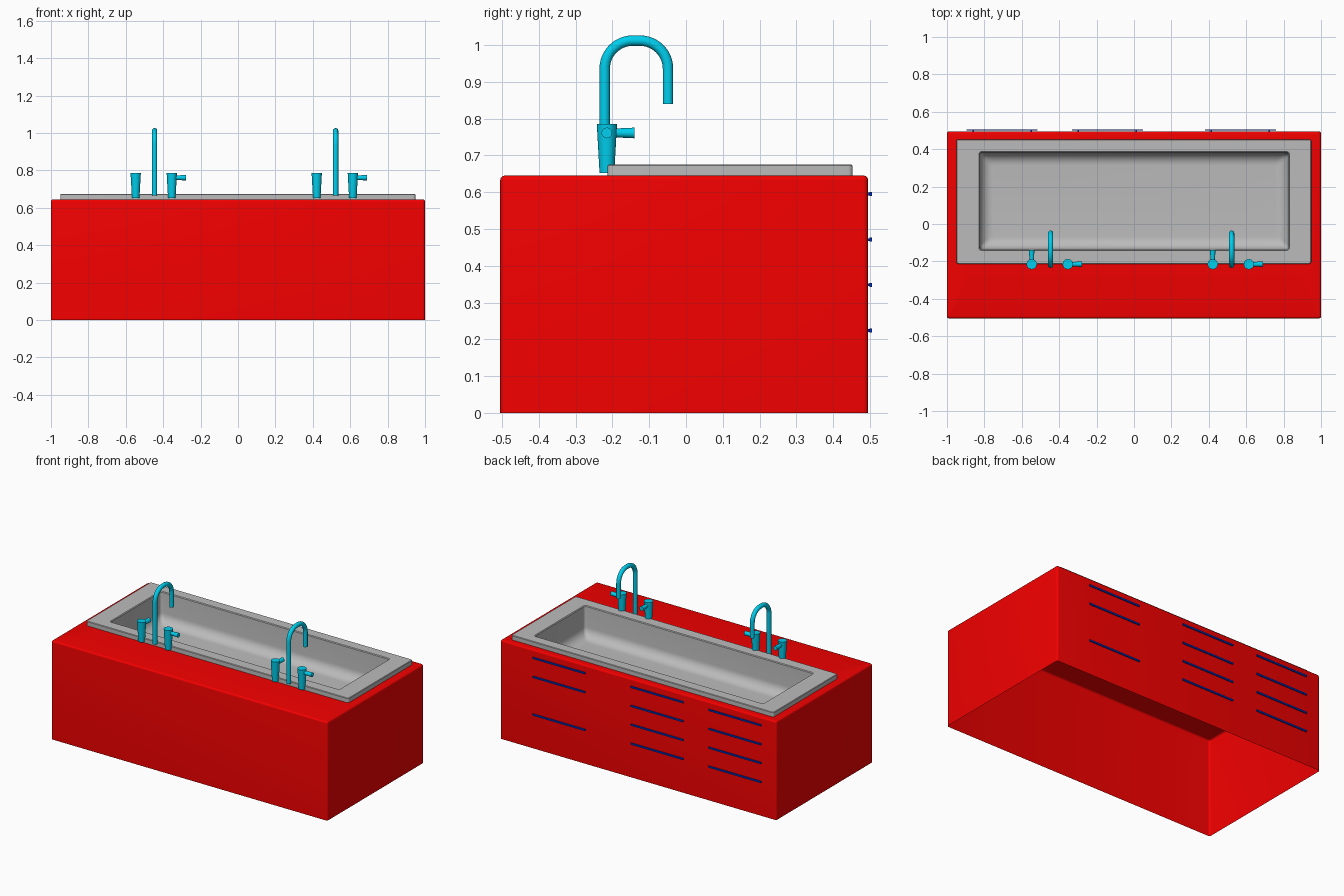
import bpy, bmesh, math
from mathutils import Vector, Matrix

if "Cube" in bpy.data.objects:
    bpy.data.objects.remove(bpy.data.objects["Cube"])


def material(name, rgb):
    m = bpy.data.materials.new(name)
    m.diffuse_color = (*rgb, 1)
    m.use_nodes = True
    m.node_tree.nodes["Principled BSDF"].inputs["Base Color"].default_value = m.diffuse_color
    return m


RED = material("red_paint", (0.9, 0.0, 0.0))
CYAN = material("cyan_tap", (0.0, 0.62, 0.85))
NAVY = material("navy_handle", (0.0, 0.03, 0.55))
GREY = material("grey_basin", (0.5, 0.5, 0.5))


def finish(bm, name, mat=None, angle=35):
    bmesh.ops.recalc_face_normals(bm, faces=bm.faces)
    me = bpy.data.meshes.new(name)
    bm.to_mesh(me)
    bm.free()
    ob = bpy.data.objects.new(name, me)
    bpy.context.collection.objects.link(ob)
    if mat:
        me.materials.append(mat)
    bpy.ops.object.select_all(action='DESELECT')
    ob.select_set(True)
    bpy.context.view_layer.objects.active = ob
    bpy.ops.object.shade_smooth_by_angle(angle=math.radians(angle))
    return ob


def rounded_rect(x0, x1, y0, y1, r, z, n=5):
    pts = []
    corners = [(x1 - r, y1 - r), (x0 + r, y1 - r), (x0 + r, y0 + r), (x1 - r, y0 + r)]
    for k, (cx, cy) in enumerate(corners):
        for i in range(n + 1):
            a = math.pi / 2 * (k + i / n)
            pts.append((cx + r * math.cos(a), cy + r * math.sin(a), z))
    return pts


def loft(name, loops, mat=None, cap_end=False, cap_start=False):
    bm = bmesh.new()
    rings = [[bm.verts.new(p) for p in loop] for loop in loops]
    for a, b in zip(rings, rings[1:]):
        for i in range(len(a)):
            j = (i + 1) % len(a)
            bm.faces.new((a[i], a[j], b[j], b[i]))
    if cap_start:
        bm.faces.new(rings[0])
    if cap_end:
        bm.faces.new(rings[-1])
    return finish(bm, name, mat)


def inset_rect(box, d, r, z):
    x0, x1, y0, y1 = box
    return rounded_rect(x0 + d, x1 - d, y0 + d, y1 - d, r, z)


# Cabinet: open-bottomed shell with a rounded top edge and a basin cut-out
BODY = (-1.0, 1.0, -0.505, 0.495)
RIM = (-0.95, 0.948, -0.213, 0.453)
BOWL = (-0.83, 0.832, -0.142, 0.387)
TOP, R = 0.645, 0.012
loops = [inset_rect(BODY, 0, R, 0)]
for i in range(6):
    a = math.pi / 2 * i / 5
    d = R * (1 - math.cos(a))
    loops.append(inset_rect(BODY, d, R - d + 0.002, TOP - R + R * math.sin(a)))
loops.append(inset_rect(BOWL, -0.01, 0.02, TOP))
loft("cabinet", loops, RED)

# Basin: raised rim, steep walls and a filleted floor
FLOOR, F = 0.475, 0.065
loops = [inset_rect(RIM, 0, 0.012, TOP), inset_rect(RIM, 0, 0.012, 0.672),
         inset_rect(RIM, 0.003, 0.01, 0.675), inset_rect(BOWL, 0, 0.015, 0.675),
         inset_rect(BOWL, 0.004, 0.015, 0.670)]
for i in range(9):
    a = math.pi / 2 * i / 8
    loops.append(inset_rect(BOWL, 0.008 + F * (1 - math.cos(a)), 0.02,
                            FLOOR + F * (1 - math.sin(a))))
loft("basin", loops, GREY, cap_end=True)


def circle(c, axis_a, axis_b, r, n=24):
    return [c + r * (math.cos(t) * axis_a + math.sin(t) * axis_b)
            for t in (2 * math.pi * i / n for i in range(n))]


def cone(name, start, end, r0, r1):
    d = (end - start).normalized()
    u = d.orthogonal().normalized()
    v = d.cross(u)
    loft(name, [circle(start, u, v, r0), circle(end, u, v, r1)], CYAN, True, True)


# Taps: arched spout with two flared valves and their levers
Y0, Y1, ARC, ZA = -0.221, -0.049, 0.076, 0.936
X = Vector((1, 0, 0))
Z = Vector((0, 0, 1))


def tap(x, tag):
    path = [(Y0, 0.665, 0)]
    for k, cy in enumerate((Y0 + ARC, Y1 - ARC)):
        for i in range(13):
            t = math.pi / 2 * (k + i / 12)
            path.append((cy - ARC * math.cos(t), ZA + ARC * math.sin(t), t))
    path.append((Y1, 0.84, math.pi))
    loops = [circle(Vector((x, y, z)), X, Vector((0, math.cos(t), -math.sin(t))), 0.0142, 20)
             for y, z, t in path]
    loft("spout_" + tag, loops, CYAN, True, True)
    for side, dx, way in (("left", -0.101, Vector((0, 1, 0))), ("right", 0.092, X)):
        base = Vector((x + dx, -0.215, 0.652))
        cone(f"valve_{side}_{tag}", base, base + Z * 0.133, 0.02, 0.0275)
        hub = base + Z * 0.109
        cone(f"lever_{side}_{tag}", hub, hub + way * 0.075, 0.011, 0.0145)


tap(-0.446, "a")
tap(0.522, "b")


# Drawer handles on the back: thin bar on two short legs
def handle(x, z, name):
    bm = bmesh.new()
    for cx, sx, y0, y1, h in ((0, 0.38, 0.499, 0.505, 0.011),
                              (-0.155, 0.008, 0.494, 0.5, 0.007),
                              (0.155, 0.008, 0.494, 0.5, 0.007)):
        m = Matrix.Translation((x + cx, (y0 + y1) / 2, z)) @ Matrix.Diagonal((sx, y1 - y0, h, 1))
        bmesh.ops.create_cube(bm, size=1, matrix=m)
    finish(bm, name, NAVY)


for col, x in enumerate((-0.705, -0.142, 0.569)):
    for row, z in enumerate((0.595, 0.471, 0.348, 0.224)):
        if (col, row) != (2, 2):
            handle(x, z, f"handle_{col}_{row}")
